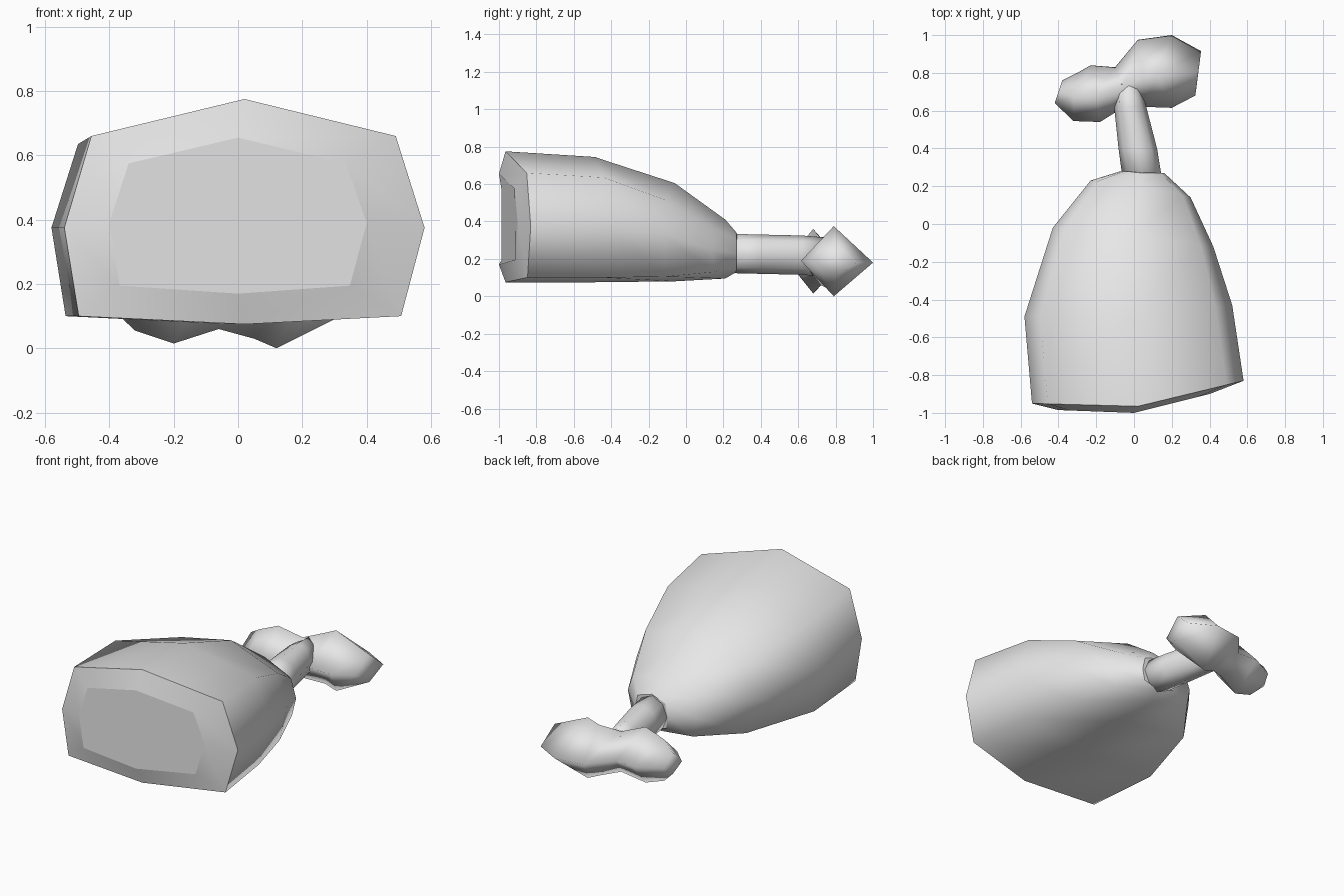
import bpy
import bmesh
from math import sin, cos, pi

cube = bpy.data.objects.get("Cube")
if cube:
    bpy.data.objects.remove(cube, do_unlink=True)

grey = bpy.data.materials.new("plain grey")
grey.use_nodes = True
colour = (0.8, 0.8, 0.8, 1)
grey.diffuse_color = colour
grey.node_tree.nodes["Principled BSDF"].inputs["Base Color"].default_value = colour


def loft(name, rings, sharp_rings=()):
    """Skin a list of equal rings, cap both ends, keep chosen rings sharp."""
    bm = bmesh.new()
    loops = [[bm.verts.new(p) for p in ring] for ring in rings]
    n = len(loops[0])
    for a, b in zip(loops, loops[1:]):
        for i in range(n):
            j = (i + 1) % n
            bm.faces.new((a[i], a[j], b[j], b[i]))
    bm.faces.new(loops[0])
    bm.faces.new(loops[-1])
    bmesh.ops.recalc_face_normals(bm, faces=bm.faces)
    for face in bm.faces:
        face.smooth = True
    for r in sharp_rings:
        for i in range(n):
            bm.edges.get((loops[r][i], loops[r][(i + 1) % n])).smooth = False
    mesh = bpy.data.meshes.new(name)
    bm.to_mesh(mesh)
    bm.free()
    mesh.materials.append(grey)
    obj = bpy.data.objects.new(name, mesh)
    bpy.context.collection.objects.link(obj)
    return obj


def body_ring(xl, xr, yl, yc, yr, top, upper, mid, lower, bottom):
    """Eight-sided slanted section of the joint."""
    xc = (xl + xr) / 2

    def side(x, y, f, z):
        return (xc + (x - xc) * f, yc + (y - yc) * f, z)

    return [(xc, yc, top), side(xr, yr, .84, upper), (xr, yr, mid),
            side(xr, yr, .87, lower), (xc, yc, bottom),
            side(xl, yl, .92, lower), (xl, yl, mid), side(xl, yl, .85, upper)]


# Meat: inset cut face, rim, then tapering towards the shank
loft("meat", [body_ring(*r) for r in (
    (-.40, .40, -.985, -1, -.90, .655, .575, .39, .195, .17),
    (-.54, .58, -.95, -.965, -.83, .775, .66, .375, .10, .075),
    (-.58, .52, -.49, -.49, -.43, .745, .635, .375, .10, .075),
    (-.43, .42, -.02, -.06, -.12, .605, .515, .33, .105, .08),
    (-.23, .30, .23, .21, .14, .41, .36, .25, .13, .095),
    (-.07, .16, .28, .27, .27, .34, .31, .23, .16, .13),
)], sharp_rings=(0, 1, 5))

# Bone shaft: round sections leaning towards the knuckle
shaft = [(.05, .20, .23, .105), (.02, .40, .225, .102),
         (-.02, .62, .22, .085), (-.03, .74, .21, .06)]
loft("bone_shaft", [
    [(x + r * cos(pi * k / 4), y, z + .105 * sin(pi * k / 4)) for k in range(8)]
    for x, y, z, r in shaft])

# Knuckle: diamond sections, front and back edge points, ridge point and heights
knuckle = [
    (-.42, .64, -.38, .76, -.40, .70, .13, .26),
    (-.32, .545, -.30, .80, -.32, .67, .055, .31),
    (-.18, .54, -.23, .84, -.20, .68, .015, .36),
    (-.10, .59, -.10, .83, -.06, .72, .06, .31),
    (.06, .62, .02, .975, .05, .78, .03, .345),
    (.20, .615, .20, 1, .12, .79, 0, .375),
    (.325, .68, .355, .915, .34, .80, .11, .28),
]
loft("bone_knuckle", [
    [(fx, fy, .19), (rx, ry, high), (bx, by, .18), (rx, ry, low)]
    for fx, fy, bx, by, rx, ry, low, high in knuckle])
